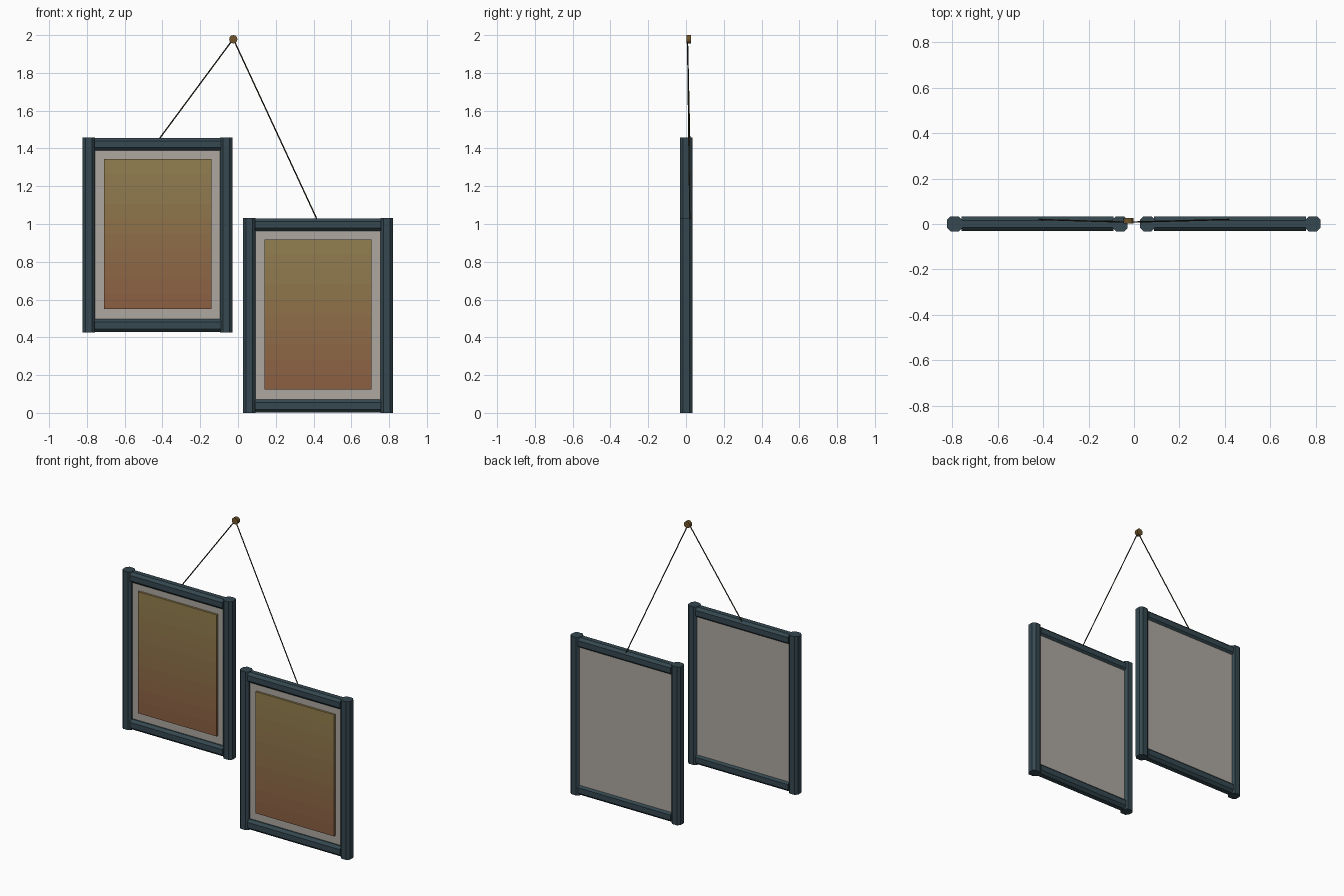
import bpy, bmesh
from math import pi
from mathutils import Vector, Matrix

if "Cube" in bpy.data.objects:
    bpy.data.objects.remove(bpy.data.objects["Cube"])


def material(name, rgb):
    m = bpy.data.materials.new(name)
    m.diffuse_color = (*rgb, 1)
    m.use_nodes = True
    m.node_tree.nodes["Principled BSDF"].inputs["Base Color"].default_value = m.diffuse_color
    return m


TEAL = material("frame_teal", (0.035, 0.065, 0.08))
GREY = material("mat_board", (0.42, 0.39, 0.35))
BROWN = material("peg_brown", (0.16, 0.09, 0.025))
DARK = material("cord_dark", (0.04, 0.03, 0.015))
BANDS = 10
TOP, BOTTOM = Vector((0.29, 0.22, 0.08)), Vector((0.26, 0.11, 0.055))
PRINT = [material(f"print_band_{i}", BOTTOM.lerp(TOP, (i + 0.5) / BANDS)) for i in range(BANDS)]


def finish(name, bm, mats):
    bmesh.ops.recalc_face_normals(bm, faces=bm.faces)
    mesh = bpy.data.meshes.new(name)
    bm.to_mesh(mesh)
    bm.free()
    for m in mats:
        mesh.materials.append(m)
    ob = bpy.data.objects.new(name, mesh)
    bpy.context.collection.objects.link(ob)
    return ob


def box(x0, x1, y0, y1, z0, z1):
    bm = bmesh.new()
    size = Matrix.Diagonal((x1 - x0, y1 - y0, z1 - z0, 1))
    bmesh.ops.create_cube(bm, size=1, matrix=Matrix.Translation(
        ((x0 + x1) / 2, (y0 + y1) / 2, (z0 + z1) / 2)) @ size)
    return bm


def bar(name, lo, hi, axis):
    """Straight moulding whose four long edges (along axis) are chamfered."""
    bm = box(lo[0], hi[0], lo[1], hi[1], lo[2], hi[2])
    edges = [e for e in bm.edges
             if abs((e.verts[0].co - e.verts[1].co).normalized()[axis]) > 0.9]
    bmesh.ops.bevel(bm, geom=edges, offset=0.016, segments=1, affect='EDGES')
    finish(name, bm, [TEAL])


def rod(name, a, b, radius, sides, mat):
    a, b = Vector(a), Vector(b)
    d = b - a
    bm = bmesh.new()
    m = Matrix.Translation((a + b) / 2) @ d.to_track_quat('Z', 'Y').to_matrix().to_4x4()
    bmesh.ops.create_cone(bm, cap_ends=True, segments=sides, radius1=radius,
                          radius2=radius, depth=d.length, matrix=m)
    finish(name, bm, [mat])


W, H, T = 0.795, 1.033, 0.067      # frame width, height, bar width
Y0, Y1 = -0.033, 0.034


def picture(side, x, z):
    # stiles and rails
    for n, sx in (("left", x), ("right", x + W - T)):
        bar(f"{side}_frame_{n}_stile", (sx, Y0, z), (sx + T, Y1, z + H), 2)
    for n, rz in (("bottom", z + 0.003), ("top", z + H - T - 0.003)):
        bar(f"{side}_frame_{n}_rail", (x + T - 0.004, Y0 + 0.002, rz),
            (x + W - T + 0.004, Y1 - 0.002, rz + T), 0)
    # mat board filling the frame
    finish(f"{side}_mat_board", box(x + T - 0.01, x + W - T + 0.01, -0.007, 0.02,
                                    z + T - 0.01, z + H - T + 0.01), [GREY])
    # raised print, cut into bands for the colour gradient
    p0, p1 = z + 0.123, z + 0.917
    bm = box(x + 0.113, x + W - 0.113, -0.02, 0, p0, p1)
    for i in range(1, BANDS):
        bmesh.ops.bisect_plane(bm, geom=bm.verts[:] + bm.edges[:] + bm.faces[:],
                               plane_co=(0, 0, p0 + (p1 - p0) * i / BANDS), plane_no=(0, 0, 1))
    for f in bm.faces:
        t = (f.calc_center_median().z - p0) / (p1 - p0)
        f.material_index = max(0, min(BANDS - 1, int(t * BANDS)))
    finish(f"{side}_print", bm, PRINT)
    # cord from the frame top up to the peg
    rod(f"{side}_cord", (x + W / 2, 0.02, z + H - 0.02), (-0.025, 0.008, 1.98), 0.0035, 6, DARK)


picture("left", -0.823, 0.426)
picture("right", 0.026, 0.0)

# wall peg
rod("wall_peg", (-0.025, 0.003, 1.978), (-0.025, 0.026, 1.978), 0.022, 12, BROWN)
